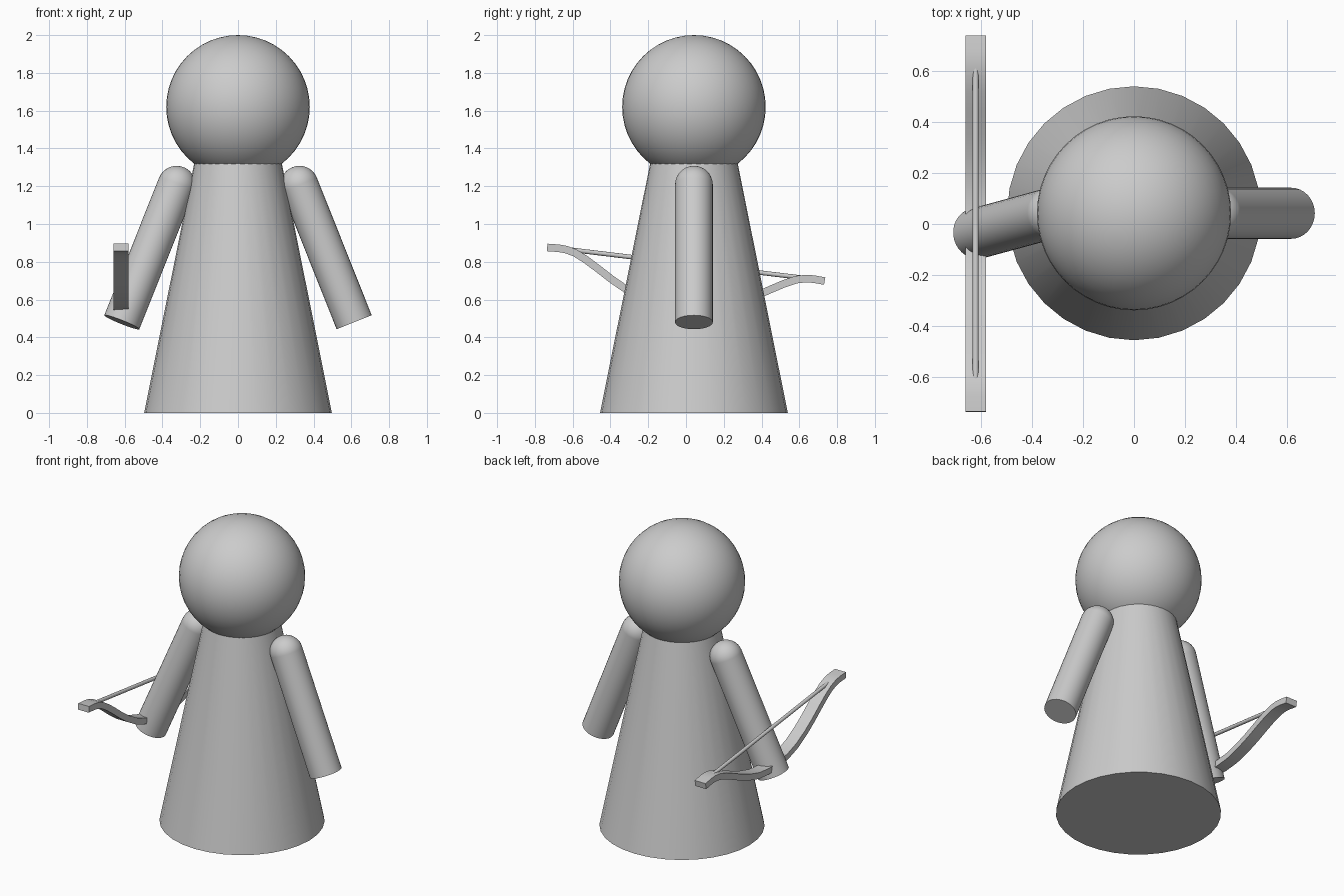
import bpy, bmesh, math
from mathutils import Vector, Matrix

if "Cube" in bpy.data.objects:
    bpy.data.objects.remove(bpy.data.objects["Cube"])

CY = 0.042  # body axis position in y

grey = bpy.data.materials.new("plain grey")
grey.diffuse_color = (0.6, 0.6, 0.6, 1)
grey.use_nodes = True
grey.node_tree.nodes["Principled BSDF"].inputs["Base Color"].default_value = grey.diffuse_color


def finish(bm, name, smooth=True):
    bmesh.ops.recalc_face_normals(bm, faces=bm.faces)
    mesh = bpy.data.meshes.new(name)
    bm.to_mesh(mesh)
    bm.free()
    mesh.materials.append(grey)
    ob = bpy.data.objects.new(name, mesh)
    bpy.context.collection.objects.link(ob)
    if smooth:
        bpy.ops.object.select_all(action='DESELECT')
        ob.select_set(True)
        bpy.context.view_layer.objects.active = ob
        bpy.ops.object.shade_smooth_by_angle(angle=math.radians(35))
    return ob


def add_tube(bm, a, b, r1, r2, sides=32):
    """Capped cylinder or cone from a (radius r1) to b (radius r2)."""
    a, b = Vector(a), Vector(b)
    d = b - a
    m = Matrix.Translation((a + b) / 2) @ d.to_track_quat('Z', 'Y').to_matrix().to_4x4()
    bmesh.ops.create_cone(bm, cap_ends=True, segments=sides, radius1=r1,
                          radius2=r2, depth=d.length, matrix=m)


def add_ball(bm, centre, r, segs=32, rings=16, rot=Matrix()):
    bmesh.ops.create_uvsphere(bm, u_segments=segs, v_segments=rings, radius=r,
                              matrix=Matrix.Translation(centre) @ rot)


# Conical body
bm = bmesh.new()
add_tube(bm, (0, CY, 0), (0, CY, 1.32), 0.497, 0.232)
finish(bm, "body")

# Round head
bm = bmesh.new()
add_ball(bm, (0, CY, 1.62), 0.38, 48, 24)
finish(bm, "head")

# Arms: rounded shoulder, flat cut hand; the left one swings slightly forward
for name, side, hand_y in (("right_arm", 1, CY), ("left_arm", -1, -0.037)):
    shoulder = Vector((side * 0.325, CY, 1.208))
    hand = Vector((side * 0.615, hand_y, 0.48))
    bm = bmesh.new()
    add_tube(bm, shoulder, hand, 0.1, 0.1)
    rot = (shoulder - hand).to_track_quat('Z', 'Y').to_matrix().to_4x4()
    add_ball(bm, shoulder, 0.1, 32, 16, rot)
    finish(bm, name)

# Bow frame: u runs along the string, v is the distance below it
BX, BZ, TILT = -0.62, 0.79, math.radians(6.9)
U = Vector((0, math.cos(TILT), -math.sin(TILT)))
V = Vector((0, -math.sin(TILT), -math.cos(TILT)))
ORIGIN = Vector((BX, 0.0, BZ))

# Recurved bow: a flat strip swept along a mirrored profile
half = [(0.0, 0.24), (0.1, 0.235), (0.2, 0.213), (0.3, 0.172), (0.38, 0.13),
        (0.46, 0.082), (0.53, 0.042), (0.59, 0.014), (0.64, 0.002), (0.68, 0.0),
        (0.74, 0.003)]
path = [(-u, v) for u, v in reversed(half[1:])] + half
bm = bmesh.new()
rings = []
for i, (u, v) in enumerate(path):
    p, q = path[max(i - 1, 0)], path[min(i + 1, len(path) - 1)]
    t = Vector((q[0] - p[0], q[1] - p[1])).normalized()
    n = U * -t.y + V * t.x
    c = ORIGIN + U * u + V * v
    rings.append([bm.verts.new(c + n * sn * 0.02 + Vector((sx * 0.04, 0, 0)))
                  for sx, sn in ((-1, -1), (1, -1), (1, 1), (-1, 1))])
for a, b in zip(rings, rings[1:]):
    for k in range(4):
        bm.faces.new((a[k], a[(k + 1) % 4], b[(k + 1) % 4], b[k]))
bm.faces.new(rings[0])
bm.faces.new(rings[-1])
finish(bm, "bow")

# Bow string
bm = bmesh.new()
add_tube(bm, ORIGIN - U * 0.63, ORIGIN + U * 0.63, 0.012, 0.012, 12)
finish(bm, "bow_string")
